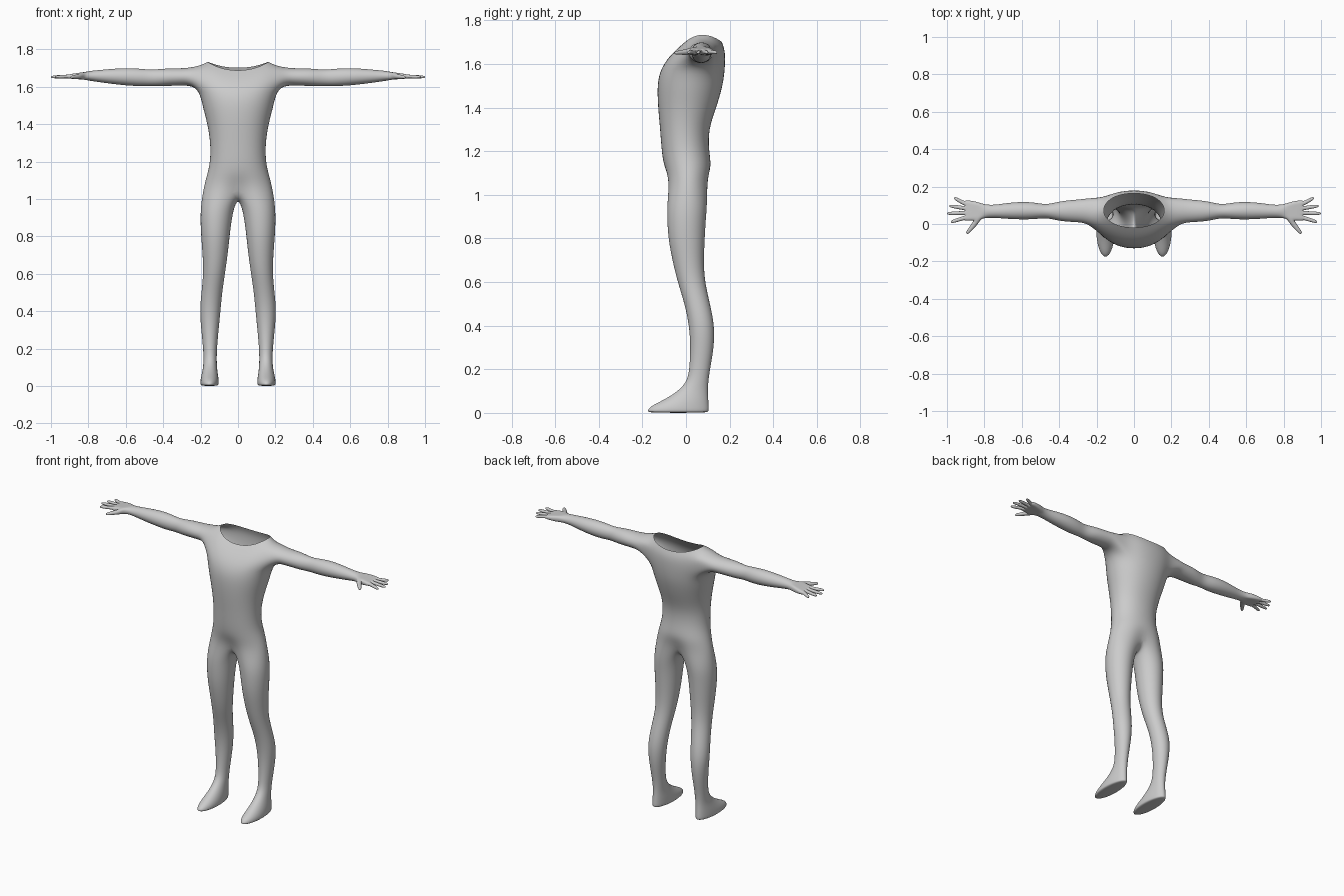
import bpy, bmesh
from math import sin, cos, radians, hypot
from mathutils import Vector

bm = bmesh.new()
G = 1.045  # compensates for subdivision shrinkage on 12-sided rings


def ring(pts):
    return [bm.verts.new(p) for p in pts]


def bridge(a, b, closed=True, skip=()):
    n = len(a)
    for i in range(n if closed else n - 1):
        if i not in skip:
            j = (i + 1) % n
            bm.faces.new((a[i], a[j], b[j], b[i]))


# Torso: half rings from front centre round the side to back centre
# z front, z side, z back, half width, y front, y back
torso = [
    (1.685, 1.735, 1.700, .162, -.020, .165),
    (1.645, 1.715, 1.662, .205, -.065, .180),
    (1.600, 1.652, 1.610, .225, -.103, .182),
    (1.550, 1.580, 1.550, .207, -.126, .178),
    (1.490, 1.490, 1.490, .188, -.134, .168),
    (1.400, 1.400, 1.400, .163, -.130, .141),
    (1.300, 1.300, 1.300, .147, -.120, .104),
    (1.200, 1.200, 1.200, .148, -.113, .106),
    (1.130, 1.130, 1.130, .165, -.103, .120),
    (1.060, 1.060, 1.060, .184, -.090, .110),
]
rings = []
for zf, zs, zb, w, yf, yb in torso:
    pts = []
    for i in range(9):
        a = radians(-90 + 22.5 * i)
        c, s = cos(a), sin(a)
        x = 0 if i in (0, 8) else w * c ** .9 * 1.02
        z = zs + ((zf if s < 0 else zb) - zs) * s * s
        pts.append((x, (yf + yb) / 2 + (yb - yf) / 2 * s * 1.01, z))
    rings.append(ring(pts))
for k in range(len(rings) - 1):
    # leave a four by two hole for the arm
    bridge(rings[k], rings[k + 1], False, (2, 3, 4, 5) if k in (1, 2) else ())

# Crotch and legs
hip = rings[-1]
hip[0].co.y, hip[8].co.y = -.062, .085
loop = hip + ring([(0, .055, 1.01), (0, .01, .99), (0, -.035, 1.01)])
# z, inner x, outer x, y front, y back
leg = [
    (.960, .020, .199, -.086, .097), (.880, .036, .201, -.086, .090),
    (.790, .046, .196, -.080, .085), (.690, .057, .188, -.060, .081),
    (.600, .070, .185, -.038, .086), (.500, .085, .195, -.006, .110),
    (.400, .094, .205, .015, .131), (.300, .104, .196, .021, .128),
    (.200, .113, .186, .016, .110), (.145, .114, .184, .005, .102),
    (.100, .113, .186, -.035, .100), (.060, .107, .195, -.100, .102),
    (.030, .103, .201, -.165, .104), (.008, .103, .202, -.178, .105),
    (.000, .110, .194, -.168, .097),
]
for z, xi, xo, yf, yb in leg:
    new = []
    for i in range(12):
        a = radians(-120 + 30 * i)
        new.append(((xi + xo) / 2 + (xo - xi) / 2 * cos(a) * G,
                    (yf + yb) / 2 + (yb - yf) / 2 * sin(a) * G, z))
    new = ring(new)
    bridge(loop, new)
    loop = new
bm.faces.new(loop)

# Arm: starts at the border of the shoulder hole
top, mid, bot = rings[1], rings[2], rings[3]
loop = bot[2:7] + [mid[6]] + top[2:7][::-1] + [mid[2]]
# x, y front, y back, z low, z high
arm = [
    (.250, .005, .137, 1.606, 1.703), (.300, .010, .130, 1.606, 1.698),
    (.370, .013, .125, 1.605, 1.698), (.420, .022, .115, 1.603, 1.694),
    (.470, .033, .103, 1.606, 1.690), (.530, .026, .115, 1.603, 1.697),
    (.600, .024, .119, 1.607, 1.700), (.680, .028, .112, 1.616, 1.695),
    (.750, .034, .101, 1.626, 1.688), (.795, .033, .104, 1.632, 1.684),
]
for x, y0, y1, z0, z1 in arm:
    new = []
    for i in range(12):
        a = radians(-150 + 30 * i)
        new.append((x, (y0 + y1) / 2 + (y1 - y0) / 2 * cos(a) * G,
                    (z0 + z1) / 2 + (z1 - z0) / 2 * sin(a) * G))
    new = ring(new)
    bridge(loop, new)
    loop = new


# Palm: flattened rings, with a hole on the front side for the thumb
def palm(x, y0, y1, zc, h):
    ys = [y0 + (y1 - y0) * i / 4 for i in range(5)]
    return ring([(x, y, zc - h) for y in ys] + [(x, y1 + .006, zc)] +
                [(x, y, zc + h) for y in ys[::-1]] + [(x, y0 - .006, zc)])


pa = palm(.820, .030, .108, 1.658, .020)
pb = palm(.855, .023, .118, 1.657, .017)
pc = palm(.900, .020, .124, 1.655, .012)
bridge(loop, pa)
bridge(pa, pb, True, (10, 11))
bridge(pb, pc)


# Fingers: six-sided tubes grown from the palm
def finger(base, points, radii):
    d = Vector(points[-1]) - Vector(points[0])
    n = hypot(d.x, d.y)
    s = Vector((-d.y / n, d.x / n, 0))
    prev = base
    for p, r in zip(points, radii):
        new = ring([Vector(p) + s * u * r + Vector((0, 0, v * r)) for u, v in
                    ((-.7, -1), (.7, -1), (1.25, 0), (.7, 1), (-.7, 1), (-1.25, 0))])
        bridge(prev, new)
        prev = new
    bm.faces.new(prev)


inner = ring([(.902, .020 + .104 * k / 4, 1.655) for k in (1, 2, 3)])
mids = [pc[11]] + inner + [pc[5]]
for k, (tx, ty) in enumerate([(.980, .010), (1.0, .056), (.988, .097), (.962, .140)]):
    a = Vector((.908, .033 + .026 * k, 1.655))
    b = Vector((tx, ty, 1.652))
    finger([pc[k], pc[k + 1], mids[k + 1], pc[9 - k], pc[10 - k], mids[k]],
           [a, a.lerp(b, .5), a.lerp(b, .88), b], [.0095, .0095, .0075, .004])
a, b = Vector((.848, .006, 1.655)), Vector((.895, -.052, 1.650))
finger([pa[0], pb[0], pb[11], pb[10], pa[10], pa[11]],
       [a, a.lerp(b, .5), a.lerp(b, .88), b], [.014, .011, .008, .004])

# Body object: mirrored and smoothed
bmesh.ops.recalc_face_normals(bm, faces=bm.faces)
if sum(f.normal.x * f.calc_area() for f in bm.faces if f.calc_center_median().x > .17
       and f.calc_center_median().z < .9) < 0:
    bmesh.ops.reverse_faces(bm, faces=bm.faces)
for f in bm.faces:
    f.smooth = True
me = bpy.data.meshes.new("body")
bm.to_mesh(me)
bm.free()
body = bpy.data.objects.new("body", me)
bpy.context.collection.objects.link(body)
m = body.modifiers.new("Mirror", 'MIRROR')
m.use_clip = True
m.merge_threshold = .0005
s = body.modifiers.new("Smooth", 'SUBSURF')
s.levels = s.render_levels = 2
